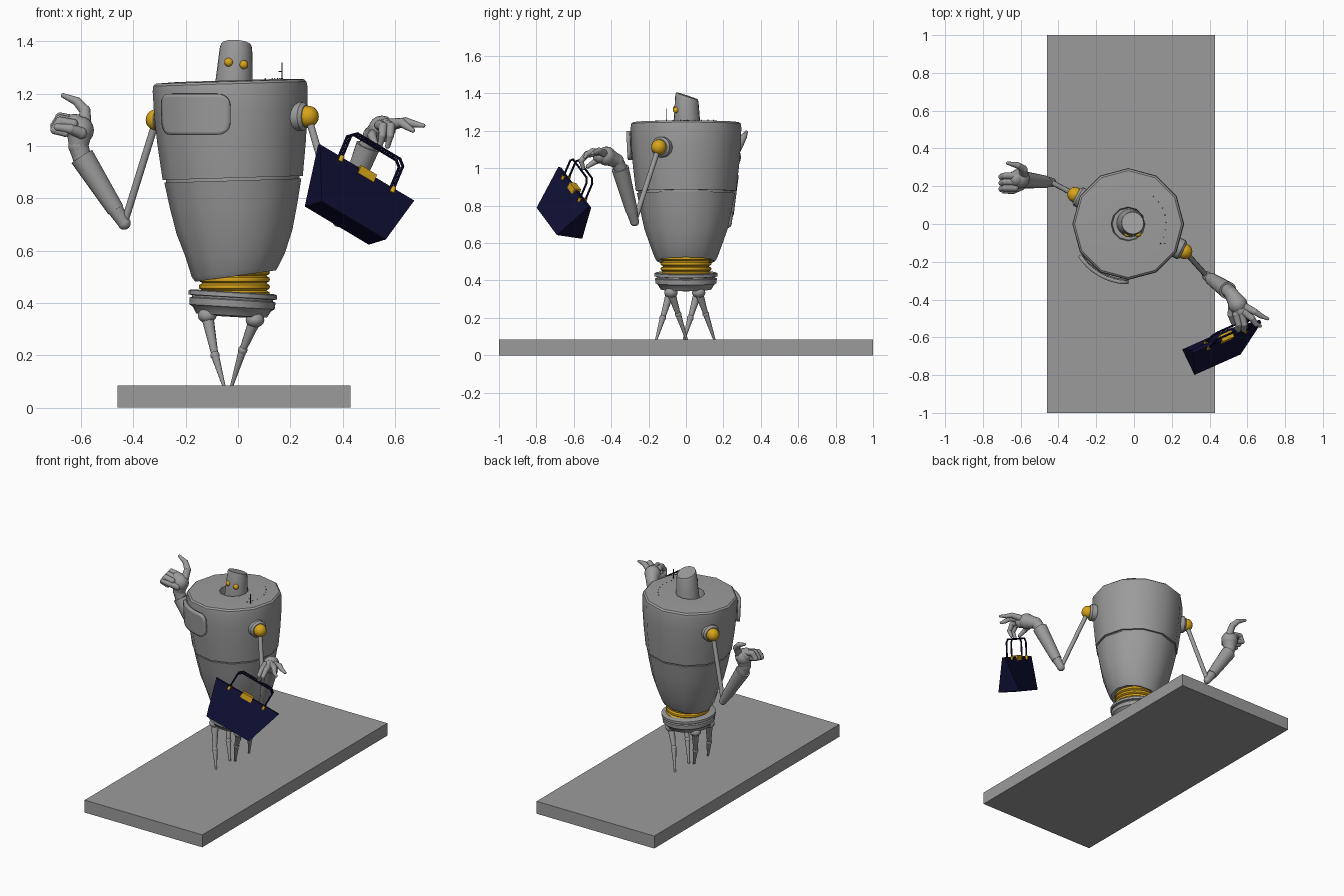
import bpy, bmesh, math
from mathutils import Vector, Matrix

cube = bpy.data.objects.get("Cube")
if cube:
    bpy.data.objects.remove(cube, do_unlink=True)


def material(name, r, g, b):
    m = bpy.data.materials.new(name)
    m.use_nodes = True
    m.diffuse_color = (r, g, b, 1)
    m.node_tree.nodes["Principled BSDF"].inputs["Base Color"].default_value = (r, g, b, 1)
    return m


GREY = material("warm_grey", 0.33, 0.33, 0.33)
AMBER = material("amber", 0.68, 0.37, 0.01)
PANE = material("pale_amber", 0.72, 0.42, 0.05)
NAVY = material("navy", 0.005, 0.005, 0.036)
DARK = material("dark_metal", 0.03, 0.03, 0.03)


def finish(name, bm, mat, smooth=True):
    bmesh.ops.recalc_face_normals(bm, faces=bm.faces)
    mesh = bpy.data.meshes.new(name)
    bm.to_mesh(mesh)
    bm.free()
    mesh.materials.append(mat)
    if smooth:
        mesh.shade_smooth()
        mesh.set_sharp_from_angle(angle=math.radians(38))
    obj = bpy.data.objects.new(name, mesh)
    bpy.context.scene.collection.objects.link(obj)
    return obj


def lathe(name, profile, mat, sides, loc=(0, 0, 0), tilt=0, edit=None):
    """Spin (radius, height) pairs around z, capping both ends."""
    bm = bmesh.new()
    rings = []
    for r, z in profile:
        angles = [math.tau * i / sides for i in range(sides)]
        rings.append([bm.verts.new((r * math.cos(a), r * math.sin(a), z)) for a in angles])
    for low, high in zip(rings, rings[1:]):
        for i in range(sides):
            j = (i + 1) % sides
            bm.faces.new((low[i], low[j], high[j], high[i]))
    bm.faces.new(rings[0])
    bm.faces.new(rings[-1])
    if edit:
        for v in bm.verts:
            edit(v.co)
    obj = finish(name, bm, mat)
    obj.location = loc
    obj.rotation_euler.y = tilt
    return obj


def add_rod(bm, a, b, r1, r2, sides=12):
    a, b = Vector(a), Vector(b)
    turn = (b - a).to_track_quat('Z', 'Y').to_matrix().to_4x4()
    bmesh.ops.create_cone(bm, cap_ends=True, segments=sides, radius1=r1, radius2=r2,
                          depth=(b - a).length, matrix=Matrix.Translation((a + b) / 2) @ turn)


def add_ball(bm, p, r, squash=1, detail=12):
    bmesh.ops.create_uvsphere(bm, u_segments=detail, v_segments=detail // 2 + 2, radius=r,
                              matrix=Matrix.Translation(p) @ Matrix.Diagonal((1, 1, squash, 1)))


def chain(name, points, radii, mat=GREY, sides=12):
    """Tapered rods with a round joint at every point."""
    bm = bmesh.new()
    for i in range(len(points) - 1):
        add_rod(bm, points[i], points[i + 1], radii[i], radii[i + 1], sides)
    for p, r in zip(points, radii):
        add_ball(bm, p, r * 1.03, 1, sides)
    return finish(name, bm, mat)


def ball(name, p, r, mat, squash=1):
    bm = bmesh.new()
    add_ball(bm, p, r, squash, 16)
    return finish(name, bm, mat)


# Ground slab
bm = bmesh.new()
bmesh.ops.create_cube(bm, size=1, matrix=Matrix.Translation((-0.015, 0, 0.0425))
                      @ Matrix.Diagonal((0.89, 2, 0.085, 1)))
finish("slab", bm, GREY, False)


# Body shell with a waist seam, slanted hem and recessed neck hole
def slant_hem(co):
    if co.z < -0.34:
        co.z += 0.11 * co.x


body = [(0.135, -0.36), (0.155, -0.37), (0.168, -0.35), (0.19, -0.29), (0.222, -0.2), (0.244, -0.1),
        (0.262, -0.005), (0.255, -0.005), (0.255, 0.005), (0.268, 0.005), (0.284, 0.14), (0.293, 0.25),
        (0.296, 0.345), (0.293, 0.365), (0.283, 0.374), (0.2, 0.378), (0.09, 0.378), (0.085, 0.32)]
lathe("body_shell", body, GREY, 12, (-0.02, 0, 0.873), -0.03, slant_hem)

# Head with an oblique top
def slope_top(co):
    if co.z > 0.15:
        co.z -= 0.33 * co.y


lathe("head", [(0.074, 0), (0.07, 0.06), (0.062, 0.175), (0.058, 0.187)], GREY, 20,
      (-0.018, 0.005, 1.2), 0.06, slope_top)
for side, x, z in (("right", -0.035, 1.32), ("left", 0.022, 1.311)):
    ball(side + "_eye", (x, -0.053, z), 0.017, AMBER)

# Antenna and rivets on the lid
bm = bmesh.new()
add_rod(bm, (0.168, -0.105, 1.24), (0.168, -0.105, 1.32), 0.002, 0.002, 6)
add_rod(bm, (0.155, -0.105, 1.285), (0.168, -0.105, 1.285), 0.002, 0.002, 6)
for i in range(8):
    a = math.radians(-32 + 11.5 * i)
    add_ball(bm, (-0.025 + 0.195 * math.cos(a), 0.195 * math.sin(a), 1.257), 0.003, 1, 6)
finish("antenna_and_rivets", bm, DARK)


# Rounded chest window wrapped around the body
def window(name, half_w, half_h, corner, radius, thick, mat):
    bm = bmesh.new()
    bmesh.ops.create_grid(bm, x_segments=18, y_segments=12, size=1)
    for v in bm.verts:
        x, y = v.co.x * half_w, v.co.y * half_h
        qx = max(-half_w + corner, min(half_w - corner, x))
        qy = max(-half_h + corner, min(half_h - corner, y))
        dx, dy = x - qx, y - qy
        if dx and dy:
            s = max(abs(dx), abs(dy)) / math.hypot(dx, dy)
            x, y = qx + dx * s, qy + dy * s
        a = math.radians(-119) + x / radius
        r = radius + 0.05 * y
        v.co = (-0.027 + r * math.cos(a), r * math.sin(a), 1.122 + y)
    obj = finish(name, bm, mat)
    mod = obj.modifiers.new("thickness", 'SOLIDIFY')
    mod.thickness = thick
    mod.offset = -1


window("window_frame", 0.148, 0.078, 0.045, 0.296, 0.02, GREY)
window("window_rim", 0.137, 0.067, 0.038, 0.300, 0.009, AMBER)
window("window_pane", 0.118, 0.05, 0.028, 0.303, 0.006, PANE)

# Ribbed waist and pelvis
ribs = [(0.1, 0.0)]
for i in range(4):
    z = 0.028 * i
    ribs += [(0.122, z), (0.134, z + 0.007), (0.136, z + 0.014), (0.134, z + 0.021)]
ribs.append((0.12, 0.112))
lathe("waist_bellows", ribs, AMBER, 24, (-0.014, 0, 0.42), 0)
lathe("pelvis", [(0.08, -0.05), (0.135, -0.045), (0.15, -0.02), (0.163, -0.012), (0.165, 0.014),
                 (0.155, 0.018), (0.155, 0.024), (0.169, 0.026), (0.169, 0.042), (0.16, 0.046),
                 (0.1, 0.046)], GREY, 24, (-0.022, 0, 0.397), 0.06)

# Four thin legs: the right pair strides forward, the left pair back
for side, hx, hz, kx, kz, fx, shift in (("right", -0.118, 0.352, -0.088, 0.2, -0.053, -0.08),
                                        ("left", 0.065, 0.335, 0.018, 0.22, -0.025, 0.085)):
    for place, hy in (("front", -0.08), ("back", 0.068)):
        hip = Vector((hx, hy, hz))
        foot = Vector((fx, hy + shift, 0.08))
        knee = Vector((kx, hy + shift * (hz - kz) / (hz - 0.08), kz))
        bm = bmesh.new()
        add_ball(bm, hip, 0.036, 0.8)
        add_rod(bm, hip, knee, 0.024, 0.013)
        add_ball(bm, knee, 0.018)
        add_rod(bm, knee, foot, 0.016, 0.006)
        finish(f"{side}_{place}_leg", bm, GREY)

# Arms: shoulder ball in a socket, thin upper arm, flared forearm
arms = (("right", (-0.312, 0.155, 1.1), (-0.435, 0.22, 0.705), (-0.597, 0.235, 0.96)),
        ("left", (0.268, -0.145, 1.113), (0.385, -0.275, 0.715), (0.497, -0.352, 1.0)))
for side, shoulder, elbow, wrist in arms:
    s, e, w = Vector(shoulder), Vector(elbow), Vector(wrist)
    out = Vector((s.x + 0.025, s.y, 0)).normalized()
    ball(side + "_shoulder_ball", s, 0.041, AMBER)
    bm = bmesh.new()
    add_rod(bm, s - out * 0.07, s - out * 0.02, 0.055, 0.055, 20)
    add_rod(bm, s - out * 0.02, s - out * 0.008, 0.055, 0.044, 20)
    finish(side + "_shoulder_socket", bm, GREY)
    chain(side + "_upper_arm", [s, e], [0.014, 0.014])
    bm = bmesh.new()
    add_ball(bm, e, 0.025)
    add_rod(bm, e, e.lerp(w, 0.2), 0.024, 0.03, 16)
    add_rod(bm, e.lerp(w, 0.2), w, 0.033, 0.047, 16)
    finish(side + "_forearm", bm, GREY)

# Right hand: curled fingers with a raised index finger
chain("right_palm", [(-0.597, 0.235, 0.96), (-0.61, 0.235, 1.0), (-0.605, 0.24, 1.06), (-0.625, 0.24, 1.08)],
      [0.036, 0.038, 0.053, 0.042])
chain("right_index", [(-0.585, 0.265, 1.09), (-0.585, 0.29, 1.135), (-0.615, 0.31, 1.17), (-0.668, 0.322, 1.193)],
      [0.024, 0.021, 0.017, 0.009])
for i, name in enumerate(("middle", "ring", "little")):
    y, z = 0.255 - 0.032 * i, 1.1 - 0.008 * i
    chain("right_" + name, [(-0.63, y, z), (-0.68, y, z + 0.01), (-0.7, y - 0.005, z - 0.022),
                            (-0.66, y - 0.01, z - 0.035)], [0.019, 0.018, 0.017, 0.014])
chain("right_thumb", [(-0.6, 0.2, 1.05), (-0.64, 0.178, 1.065), (-0.69, 0.175, 1.072)], [0.023, 0.019, 0.014])

# Left hand: two fingers extended, the others hooked through the handles
chain("left_palm", [(0.497, -0.352, 1.0), (0.515, -0.37, 1.04), (0.55, -0.425, 1.065), (0.565, -0.46, 1.067)],
      [0.036, 0.037, 0.05, 0.038])
chain("left_index", [(0.59, -0.44, 1.08), (0.64, -0.465, 1.093), (0.67, -0.485, 1.085), (0.708, -0.502, 1.078)],
      [0.021, 0.017, 0.014, 0.008])
chain("left_middle", [(0.588, -0.47, 1.085), (0.625, -0.5, 1.09), (0.645, -0.53, 1.075), (0.668, -0.54, 1.06)],
      [0.021, 0.017, 0.014, 0.009])
for i, name in enumerate(("ring", "little")):
    x = 0.572 - 0.03 * i
    chain("left_" + name, [(x, -0.48, 1.08), (x + 0.012, -0.53, 1.075), (x + 0.01, -0.56, 1.04), (x, -0.55, 1.0)],
          [0.02, 0.017, 0.014, 0.01])
chain("left_thumb", [(0.52, -0.43, 1.05), (0.512, -0.48, 1.04), (0.525, -0.525, 1.01)], [0.021, 0.017, 0.011])

# Handbag: tilted wedge, wide at the base and closed at the top
low, top = Vector((0.41, -0.677, 0.706)), Vector((0.49, -0.595, 0.898))
half = Vector((0.18, 0.08, -0.1075))
depth = Vector((0.0325, -0.0675, 0.01))
up = (top - low).normalized()
bm = bmesh.new()
rows = []
for centre, wide, deep in ((low, 0.68, 1), (top, 1, 0.12)):
    rows.append([bm.verts.new(centre + half * wide * i + depth * deep * j)
                 for i, j in ((-1, -1), (1, -1), (1, 1), (-1, 1))])
bm.faces.new(rows[0])
bm.faces.new(rows[1])
for i in range(4):
    j = (i + 1) % 4
    bm.faces.new((rows[0][i], rows[0][j], rows[1][j], rows[1][i]))
finish("bag", bm, NAVY, False)

# Bag handles, ring mounts and clasp
for name, s in (("front", 1), ("back", -1)):
    edge = depth * 0.22 * s
    feet = [top + half * k + edge - up * 0.01 for k in (-0.55, 0.55)]
    chain(name + "_bag_handle", [feet[0], feet[0] + up * 0.105, feet[0] + up * 0.125 + half * 0.1,
                                 feet[1] + up * 0.125 - half * 0.1, feet[1] + up * 0.105, feet[1]],
          [0.0055] * 6, NAVY, 8)
    bm = bmesh.new()
    for f in feet:
        add_rod(bm, f - up * 0.012, f + up * 0.012, 0.009, 0.009, 10)
    finish(name + "_handle_mounts", bm, AMBER)
frame = Matrix((half.normalized(), depth.normalized(), up)).transposed().to_4x4()
bm = bmesh.new()
bmesh.ops.create_cube(bm, size=1, matrix=Matrix.Translation(top - up * 0.008) @ frame
                      @ Matrix.Diagonal((0.075, 0.04, 0.034, 1)))
finish("bag_clasp", bm, AMBER, False)
